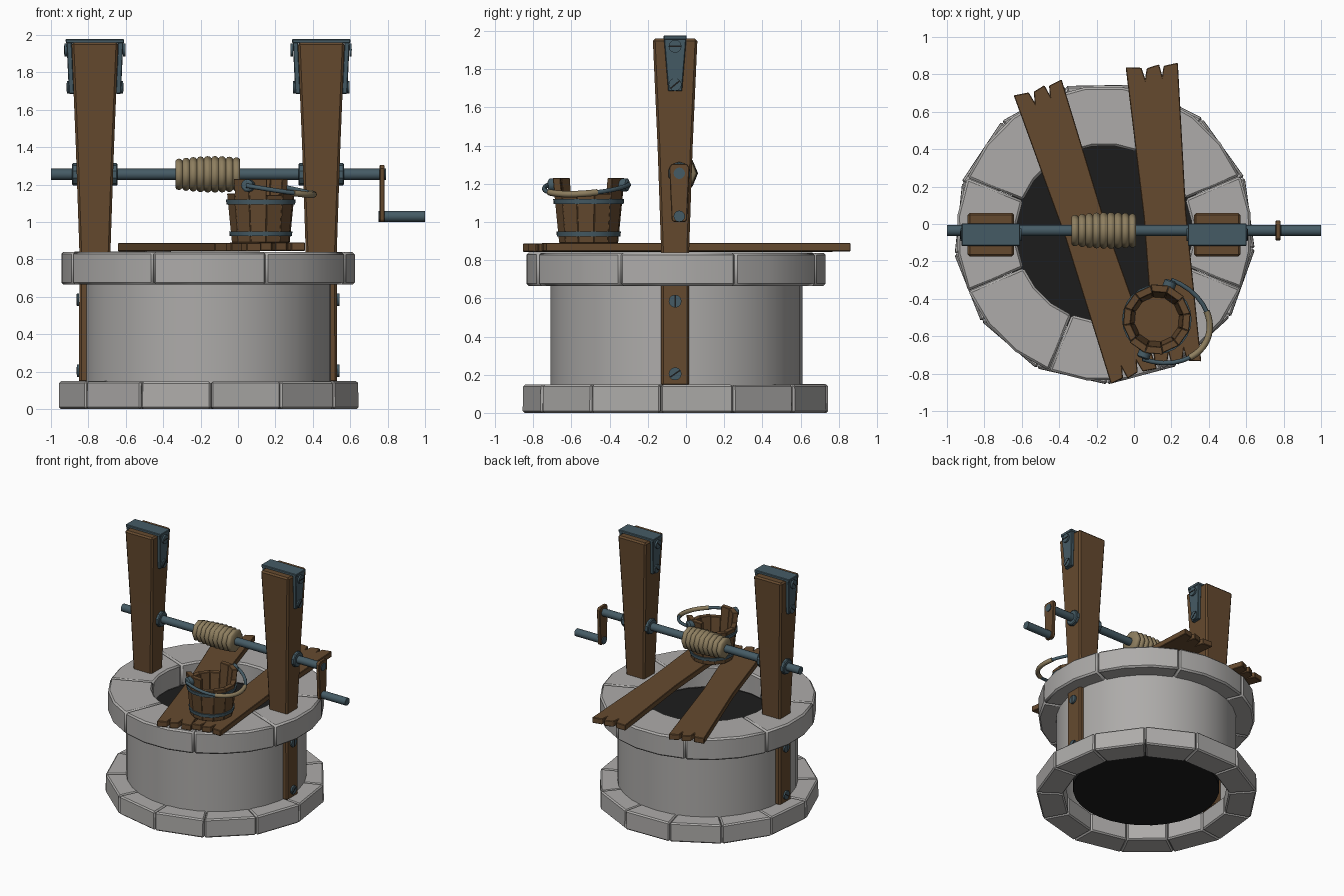
import bpy, bmesh, math, random
from mathutils import Vector, Matrix

if "Cube" in bpy.data.objects:
    bpy.data.objects.remove(bpy.data.objects["Cube"])

random.seed(4)
CX, CY = -0.158, -0.05         # well axis
AY, AZ = -0.035, 1.255         # windlass axle


def mat(name, col):
    m = bpy.data.materials.new(name)
    m.diffuse_color = (*col, 1)
    m.use_nodes = True
    m.node_tree.nodes["Principled BSDF"].inputs["Base Color"].default_value = m.diffuse_color
    return m


WOOD = mat("wood", (0.13, 0.068, 0.028))
IRON = mat("iron", (0.06, 0.105, 0.13))
ROPE = mat("rope", (0.27, 0.21, 0.115))
DARK = mat("dark", (0.012, 0.012, 0.012))
STONE = mat("stone", (0.42, 0.41, 0.4))


def finish(name, bm, material=None, bevel=0, smooth=None):
    bmesh.ops.recalc_face_normals(bm, faces=bm.faces)
    me = bpy.data.meshes.new(name)
    bm.to_mesh(me)
    bm.free()
    ob = bpy.data.objects.new(name, me)
    bpy.context.collection.objects.link(ob)
    if material:
        me.materials.append(material)
    if bevel:
        b = ob.modifiers.new("bevel", 'BEVEL')
        b.width, b.segments, b.limit_method = bevel, 1, 'ANGLE'
        b.angle_limit = math.radians(40)
    if smooth:
        bpy.ops.object.select_all(action='DESELECT')
        ob.select_set(True)
        bpy.context.view_layer.objects.active = ob
        bpy.ops.object.shade_smooth_by_angle(angle=math.radians(smooth))
    return ob


def skin(bm, rings, close=False, caps=True):
    """Bridge equal-length vertex loops; cap the ends or close the chain."""
    vs = [[bm.verts.new(p) for p in r] for r in rings]
    pairs = list(zip(vs, vs[1:])) + ([(vs[-1], vs[0])] if close else [])
    n = len(vs[0])
    for a, b in pairs:
        for i in range(n):
            bm.faces.new((a[i], a[(i + 1) % n], b[(i + 1) % n], b[i]))
    if caps and not close:
        bm.faces.new(vs[0])
        bm.faces.new(vs[-1])


def loft(name, sections, material, bevel=0.006):
    """Stack of rectangles (cx, cy, half x, half y, z)."""
    bm = bmesh.new()
    skin(bm, [[(x - a, y - b, z), (x + a, y - b, z), (x + a, y + b, z), (x - a, y + b, z)]
              for x, y, a, b, z in sections])
    return finish(name, bm, material, bevel)


def sector(name, c, a0, a1, n, bottom, top, material=STONE, bevel=0.01, smooth=None):
    """Ring block between two angles; bottom/top = (inner r, outer r, z)."""
    bm = bmesh.new()
    rings = []
    for i in range(n + 1):
        a = math.radians(a0 + (a1 - a0) * i / n)
        rings.append([(c[0] + r * math.cos(a), c[1] + r * math.sin(a), z) for r, z in (
            (bottom[0], bottom[2]), (bottom[1], bottom[2]), (top[1], top[2]), (top[0], top[2]))])
    skin(bm, rings)
    return finish(name, bm, material, bevel, smooth)


def lathe(name, profile, origin, n, material=None, axis='Z', close=False, smooth=35, caps=True):
    """Revolve (radius, height) points about an axis through origin."""
    bm = bmesh.new()
    skin(bm, [[(r * math.cos(math.tau * i / n), r * math.sin(math.tau * i / n), h)
               for i in range(n)] for r, h in profile], close, caps)
    rot = Matrix.Rotation(math.pi / 2, 4, 'Y') if axis == 'X' else Matrix()
    bm.transform(Matrix.Translation(origin) @ rot)
    return finish(name, bm, material, 0, smooth)


def rod(name, x0, x1, y, z, r, n=12, material=IRON):
    return lathe(name, [(r, x0), (r, x1)], (0, y, z), n, material, 'X')


def screw(x, y, z, s, tilt):
    rod("screw", x, x + s * 0.013, y, z, 0.034, 12)
    ob = loft("screw_slot", [(0, 0, 0.0015, 0.031, -0.004), (0, 0, 0.0015, 0.031, 0.004)], DARK, 0)
    ob.location, ob.rotation_euler = (x + s * 0.013, y, z), (tilt, 0, 0)


# stone base: 13 straight blocks
for i in range(13):
    a, j = 271 + i * 360 / 13, random.uniform(-0.006, 0.004)
    sector("base_stone", (CX, CY), a + .1, a + 360 / 13 - .1, 1,
           (0.61, 0.812 + j, 0), (0.61, 0.81 + j, 0.15 + j * 0.5), bevel=0.01)

# rim: 8 curved blocks
for i in range(8):
    a, j = 23 + i * 45, random.uniform(-0.004, 0.003)
    sector("rim_stone", (CX, CY), a + .1, a + 44.9, 3,
           (0.47, 0.79 + j, 0.665), (0.47, 0.79 + j, 0.84 + j * 0.5), bevel=0.012, smooth=35)

# thin shaft wall and the dark interior
lathe("well_wall", [(0.66, 0.12), (0.66, 0.68)], (CX, CY, 0), 32, STONE, caps=False)
lathe("well_darkness", [(0.535, 0.085), (0.535, 0.655)], (CX, CY, 0), 32, DARK)

# posts with iron caps, bearings and screws
for xc, out in ((-0.765, -1), (0.445, 1)):
    py = -0.057
    loft("post", [(xc, py, 0.085, 0.073, 0.14), (xc, py, 0.083, 0.073, 0.84),
                  (xc, py, 0.102, 0.092, 1.4), (xc, py, 0.125, 0.117, 1.96)], WOOD, 0.012)
    loft("cap_plate", [(xc, py, 0.155, 0.06, 1.955), (xc, py, 0.157, 0.06, 1.978)], IRON, 0.004)
    for s in (-1, 1):
        loft("cap_strap", [(xc + s * 0.125, py, 0.014, 0.036, 1.685),
                           (xc + s * 0.138, py, 0.014, 0.059, 1.965)], IRON, 0.004)
        screw(xc + s * 0.15, py, 1.92, s, 0 if s > 0 else 0.8)
        screw(xc + s * 0.137, py, 1.72, s, 0.7)
        x0 = xc + s * 0.08
        lathe("bearing", [(0.06, x0), (0.06, x0 + s * 0.036), (0.054, x0 + s * 0.042)],
              (0, AY, AZ), 10, IRON, 'X')
    for z, t in ((0.585, 1.57), (0.205, 0.6)):
        screw(xc + out * 0.084, py, z, out, t)

# windlass axle, crank and rope coil
rod("axle", -1.0, 0.79, AY, AZ, 0.03)
bm = bmesh.new()
skin(bm, [[(x, AY + y, z) for y, z in ((-.04, 1.305), (.04, 1.305), (.053, 1.285), (.04, 1.01),
                                       (.03, 1.0), (-.03, 1.0), (-.04, 1.01), (-.053, 1.285))]
          for x in (0.757, 0.784)])
finish("crank_arm", bm, WOOD, 0.004)
rod("crank_handle", 0.75, 1.0, AY, 1.03, 0.03)
coil = [(0.03, -0.335)]
for k in range(9):
    x, r = -0.335 + k * 0.0385, 0.081 + 0.014 * math.sin(k / 8 * 2.6)
    coil += [(r - 0.008, x + 0.001), (r, x + 0.008), (r + 0.003, x + 0.019),
             (r, x + 0.03), (r - 0.008, x + 0.0375)]
coil.append((0.03, 0.012))
lathe("rope_coil", coil, (0, AY, AZ), 8, ROPE, 'X', smooth=60)


# planks with splintered ends
def plank(name, a, b, wa, wb, z):
    a, b = Vector(a), Vector(b)
    d = (b - a).normalized()
    side = Vector((-d.y, d.x))
    pts = []
    for p, w, s in ((a, wa, 1), (b, wb, -1)):
        for t, cut in ((1, 0), (.45, .01), (.36, .06), (.28, 0), (-.2, .015), (-.3, .07), (-.4, .01), (-1, 0)):
            pts.append(p + side * (t * s * w) + d * (s * cut))
    # narrower waist on each side
    mid, w = (a + b) / 2, (wa + wb) / 2 * 0.86
    pts = pts[:8] + [mid - side * w] + pts[8:] + [mid + side * w]
    bm = bmesh.new()
    skin(bm, [[(p.x, p.y, h) for p in pts] for h in (z, z + 0.045)])
    finish(name, bm, WOOD, 0.004)


plank("plank_left", (-0.515, 0.73), (0.0, -0.815), 0.135, 0.13, 0.843)
plank("plank_right", (0.095, 0.85), (0.235, -0.745), 0.14, 0.125, 0.846)

# bucket: 12 staves, two raised ears, floor and hoops
B, AX = (0.122, -0.51), 70
rad = lambda z: 0.157 + (z - 0.89) * 0.1


def stave_end(z):
    return (rad(z) - 0.04, rad(z), z)


for k in range(12):
    ear = k in (11, 0, 5, 6)
    top = 1.23 if ear else 1.148 + random.uniform(-0.005, 0.005)
    sector("bucket_stave", B, AX + k * 30 + .05, AX + k * 30 + 29.95, 1,
           stave_end(0.89), stave_end(top), WOOD, 0.003)
lathe("bucket_floor", [(0.125, 0.9), (0.128, 0.93)], (*B, 0), 12, WOOD)
for z in (0.925, 1.095):
    r0, r1 = rad(z), rad(z + 0.025)
    lathe("bucket_hoop", [(r0 - .012, z), (r0 + .006, z), (r1 + .006, z + .025), (r1 - .012, z + .025)],
          (*B, 0), 24, IRON, close=True)

# bucket bail: half loop resting on the right side, with a wrapped grip
u = Vector((math.cos(math.radians(AX)), math.sin(math.radians(AX)), 0))
v = Vector((u.y, -u.x, -0.17))
hub = Vector((*B, 1.195))


def bail(name, t0, t1, r, material):
    cu = bpy.data.curves.new(name, 'CURVE')
    cu.dimensions, cu.bevel_depth, cu.bevel_resolution, cu.use_fill_caps = '3D', r, 2, True
    sp = cu.splines.new('POLY')
    n = 16
    sp.points.add(n)
    for i in range(n + 1):
        t = math.pi * (t0 + (t1 - t0) * i / n)
        sp.points[i].co = (*(hub + u * 0.225 * math.cos(t) + v * 0.29 * math.sin(t)), 1)
    cu.materials.append(material)
    bpy.context.collection.objects.link(bpy.data.objects.new(name, cu))


bail("bucket_bail", 0, 1, 0.012, IRON)
bail("bail_grip", 0.3, 0.7, 0.017, ROPE)
for s in (-1, 1):
    ob = lathe("bail_pivot", [(0.034, -0.025), (0.034, 0.015), (0.024, 0.022)], (0, 0, 0), 12, IRON)
    ob.location = hub + u * s * 0.2
    ob.rotation_euler = (u * s).to_track_quat('Z', 'Y').to_euler()
